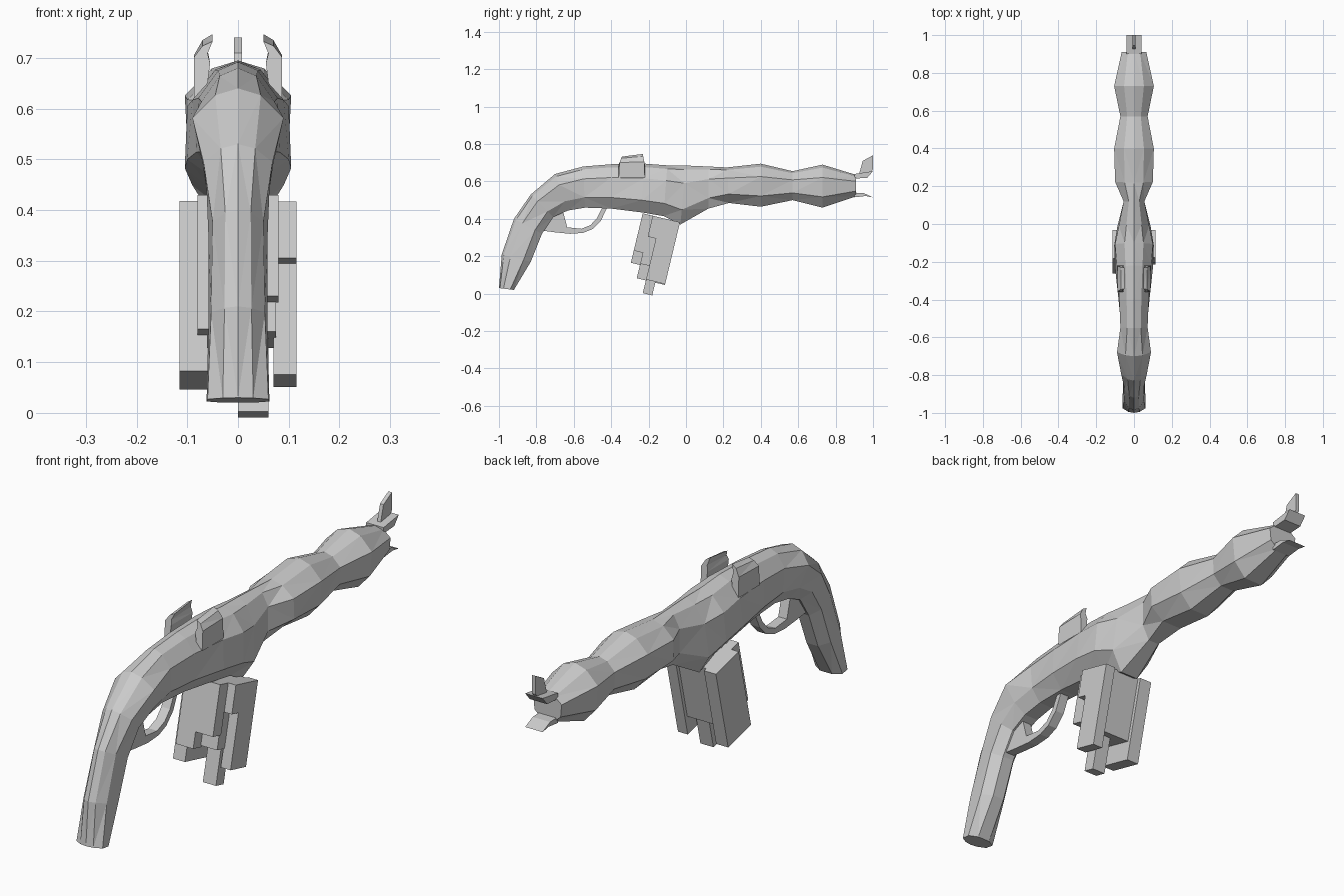
import bpy, bmesh
from mathutils import Vector

if "Cube" in bpy.data.objects:
    bpy.data.objects.remove(bpy.data.objects["Cube"])


def finish(name, bm):
    bmesh.ops.recalc_face_normals(bm, faces=bm.faces)
    me = bpy.data.meshes.new(name)
    bm.to_mesh(me)
    bm.free()
    ob = bpy.data.objects.new(name, me)
    bpy.context.collection.objects.link(ob)
    return ob


def loft(name, rings, closed_ends=True):
    """Skin closed loops of equal point count, triangulated for a faceted look."""
    bm = bmesh.new()
    vs = [[bm.verts.new(p) for p in r] for r in rings]
    n = len(rings[0])
    for a, b in zip(vs, vs[1:]):
        for i in range(n):
            j = (i + 1) % n
            bm.faces.new((a[i], a[j], b[j], b[i]))
    if closed_ends:
        bm.faces.new(vs[0])
        bm.faces.new(vs[-1])
    bmesh.ops.triangulate(bm, faces=[f for f in bm.faces if len(f.verts) == 4])
    return finish(name, bm)


def prism(name, pts, x0, x1):
    """Side outline (y, z) extruded across x."""
    return loft(name, [[(x, y, z) for y, z in pts] for x in (x0, x1)])


def section(ty, tz, by, bz, wu, wl):
    """Nine-sided cross-section between a top and a bottom point."""
    top, bot = Vector((0, ty, tz)), Vector((0, by, bz))
    half = [(wu * .5, .07), (wu, .3), (wl, .75), (wl * .45, 1)]
    pts = [(0, 0)] + half + [(-x, t) for x, t in reversed(half)]
    return [top.lerp(bot, t) + Vector((x, 0, 0)) for x, t in pts]


# Grip and receiver: top y, z, bottom y, z, upper and lower half width
receiver = [
    (-1.0, .03, -.92, .02, .06, .062),
    (-.985, .21, -.83, .17, .053, .058),
    (-.92, .40, -.77, .32, .05, .058),
    (-.83, .53, -.71, .41, .068, .062),
    (-.70, .64, -.63, .445, .09, .07),
    (-.55, .68, -.54, .46, .072, .068),
    (-.40, .692, -.40, .455, .078, .082),
    (-.22, .695, -.24, .435, .09, .1),
    (-.10, .686, -.12, .415, .1, .105),
    (0, .685, -.03, .37, .08, .09),
    (.12, .68, .12, .455, .055, .055),
]
loft("grip_and_receiver", [section(*r) for r in receiver])

# Wavy barrel sleeve
barrel = [
    (.12, .68, .12, .455, .055, .055),
    (.22, .675, .23, .485, .1, .1),
    (.40, .695, .40, .465, .105, .095),
    (.57, .655, .57, .50, .072, .07),
    (.73, .69, .73, .46, .105, .095),
    (.91, .635, .91, .52, .065, .06),
]
loft("barrel_sleeve", [section(*r) for r in barrel])

# Muzzle prongs and front sight
prism("muzzle_top_prong", [(.90, .615), (.97, .62), (1, .655), (.90, .64)], -.04, .04)
prism("muzzle_bottom_prong", [(.90, .515), (.96, .522), (1, .515), (.95, .538), (.90, .54)], -.04, .04)
prism("front_sight", [(.92, .62), (.945, .71), (1, .74), (1, .665), (.97, .62)], -.008, .008)

# Curved rear sight ears, mirrored
ear = [(.087, .62), (.087, .705), (.07, .735), (.05, .747),
       (.06, .715), (.055, .69), (.06, .65)]
for side, s in (("right", 1), ("left", -1)):
    loft("rear_sight_" + side, [
        [(s * x, -.36 + .3 * max(0, z - .69), z - .25 * max(0, z - .69)) for x, z in ear],
        [(s * x, -.22 - .2 * max(0, z - .69), z) for x, z in ear]])

# Trigger guard: outer and inner curve joined as a strip
outer = [(-.79, .34), (-.70, .328), (-.62, .32), (-.55, .325), (-.50, .345),
         (-.455, .39), (-.42, .465)]
inner = [(-.70, .44), (-.655, .43), (-.635, .355), (-.56, .347), (-.51, .367),
         (-.475, .405), (-.445, .465)]
loft("trigger_guard", [[(-.02, *o), (.02, *o), (.02, *i), (-.02, *i)]
                       for o, i in zip(outer, inner)])

# Slanted magazine of interlocking columns: x range, depth range, length
DOWN, ACROSS, TOP = Vector((-.233, -.972)), Vector((.972, -.233)), Vector((-.235, .415))
columns = [
    (-.08, 0, 0, .055, .257),
    (0, .08, 0, .055, .19),
    (0, .115, .055, .10, .10),
    (.07, .115, .10, .205, .325),
    (-.115, -.06, .05, .205, .33),
    (0, .06, .10, .152, .40),
    (-.07, .075, .05, .19, .25),
]
for k, (x0, x1, u0, u1, length) in enumerate(columns):
    prism("magazine_column_%d" % (k + 1),
          [tuple(TOP + ACROSS * u + DOWN * d)
           for u, d in ((u0, -.015), (u1, -.015), (u1, length), (u0, length))], x0, x1)
